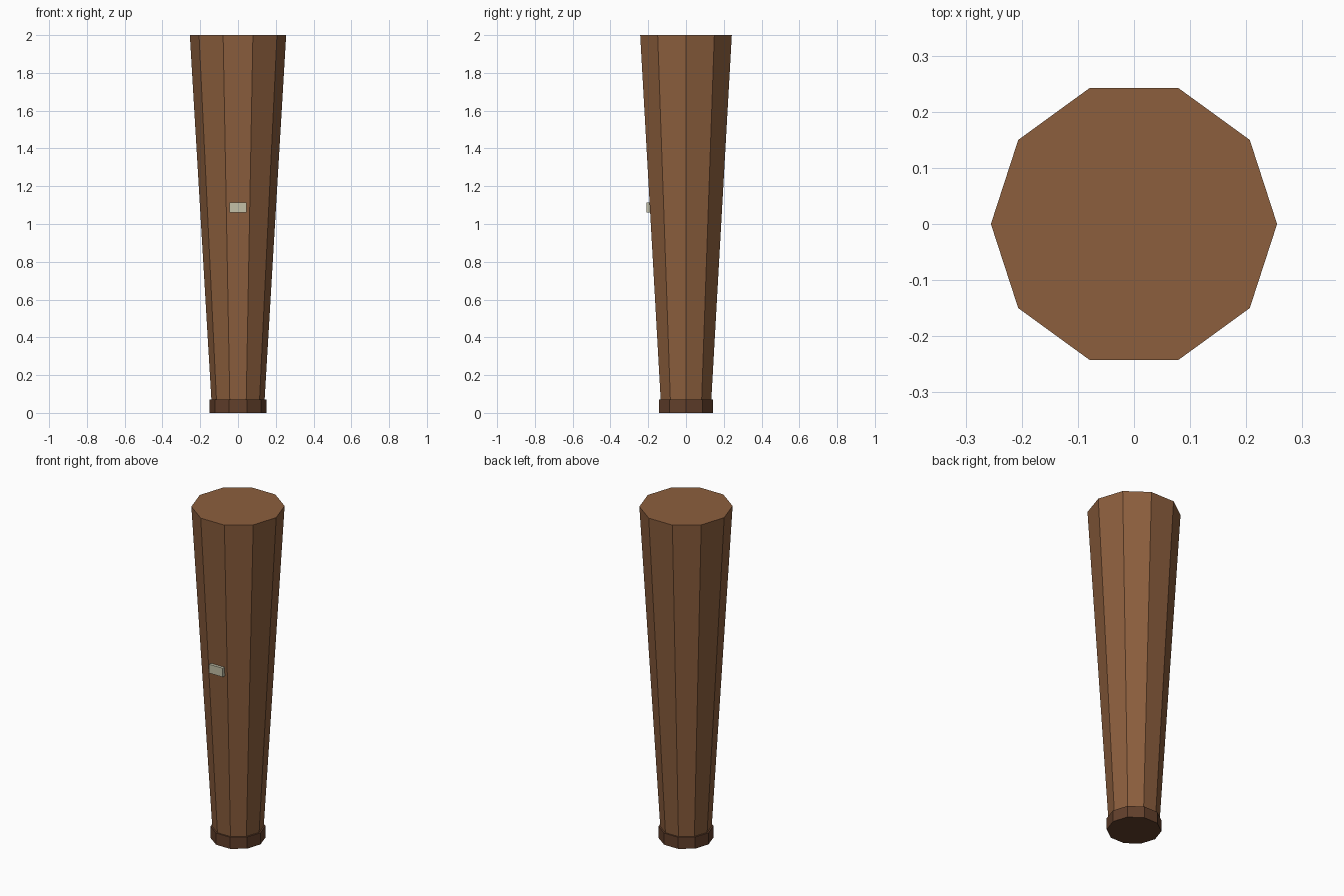
import bpy
import bmesh
from math import cos, sin, tau

cube = bpy.data.objects.get("Cube")
if cube:
    bpy.data.objects.remove(cube, do_unlink=True)

SIDES = 10


def make_material(name, color):
    mat = bpy.data.materials.new(name)
    mat.use_nodes = True
    mat.diffuse_color = (*color, 1)
    mat.node_tree.nodes["Principled BSDF"].inputs["Base Color"].default_value = (*color, 1)
    return mat


def add_object(name, bm, mat):
    bmesh.ops.recalc_face_normals(bm, faces=bm.faces)
    mesh = bpy.data.meshes.new(name)
    bm.to_mesh(mesh)
    bm.free()
    mesh.materials.append(mat)
    obj = bpy.data.objects.new(name, mesh)
    bpy.context.collection.objects.link(obj)
    return obj


def tapered_post(name, r_low, r_high, z_low, z_high, mat):
    """Capped ten-sided post with a corner on the x axis."""
    bm = bmesh.new()
    rings = [[bm.verts.new((r * cos(tau * i / SIDES), r * sin(tau * i / SIDES), z))
              for i in range(SIDES)]
             for r, z in ((r_low, z_low), (r_high, z_high))]
    low, high = rings
    bm.faces.new(low)
    bm.faces.new(high)
    for i in range(SIDES):
        j = (i + 1) % SIDES
        bm.faces.new((low[i], low[j], high[j], high[i]))
    return add_object(name, bm, mat)


def box(name, center, size, mat):
    bm = bmesh.new()
    bmesh.ops.create_cube(bm, size=1)
    bmesh.ops.scale(bm, vec=size, verts=bm.verts)
    bmesh.ops.translate(bm, vec=center, verts=bm.verts)
    return add_object(name, bm, mat)


wood = make_material("warm brown wood", (0.262, 0.113, 0.047))
dark_wood = make_material("dark brown wood", (0.122, 0.050, 0.024))
pale = make_material("pale cream", (0.55, 0.53, 0.39))

# Tapered shaft, widening upward
tapered_post("shaft", 0.138, 0.255, 0.02, 2.0, wood)
# Straight foot band
tapered_post("foot", 0.15, 0.15, 0.0, 0.07, dark_wood)
# Small label plate on the front face
box("front_plate", (0, -0.2, 1.088), (0.09, 0.02, 0.053), pale)
